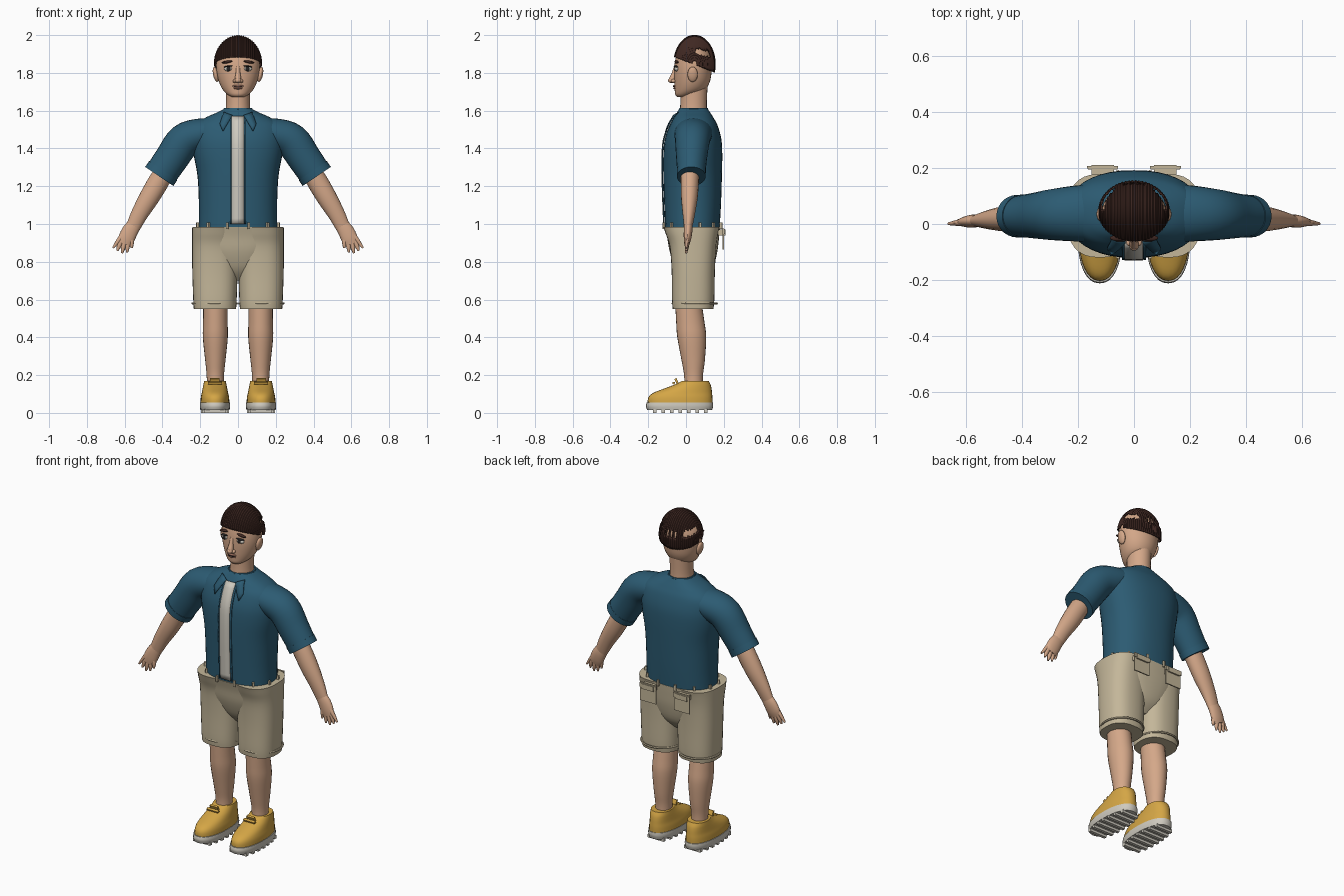
import bpy, bmesh, math
from mathutils import Vector

if "Cube" in bpy.data.objects:
    bpy.data.objects.remove(bpy.data.objects["Cube"])


def material(name, r, g, b):
    m = bpy.data.materials.new(name)
    m.diffuse_color = (r, g, b, 1)
    m.use_nodes = True
    m.node_tree.nodes["Principled BSDF"].inputs["Base Color"].default_value = m.diffuse_color
    return m


SKIN = material("skin", 0.66, 0.39, 0.25)
SHIRT = material("shirt_blue", 0.025, 0.105, 0.17)
KHAKI = material("khaki", 0.55, 0.47, 0.32)
YELLOW = material("shoe_yellow", 0.66, 0.38, 0.06)
WHITE = material("off_white", 0.62, 0.59, 0.52)
HAIR = material("hair_brown", 0.05, 0.021, 0.016)
DARK = material("eye_dark", 0.02, 0.018, 0.018)
LIP = material("lip", 0.42, 0.2, 0.14)


def finish(name, bm, mat, angle=40):
    bmesh.ops.recalc_face_normals(bm, faces=bm.faces)
    me = bpy.data.meshes.new(name)
    bm.to_mesh(me)
    bm.free()
    ob = bpy.data.objects.new(name, me)
    bpy.context.collection.objects.link(ob)
    me.materials.append(mat)
    bpy.ops.object.select_all(action='DESELECT')
    ob.select_set(True)
    bpy.context.view_layer.objects.active = ob
    bpy.ops.object.shade_smooth_by_angle(angle=math.radians(angle))
    return ob


def dense(rows, steps=4):
    """Smooth curve through rows of (x, y, z, rx, ry)."""
    out, n = [], len(rows)
    for i in range(n - 1):
        p = [rows[max(0, min(n - 1, i + k))] for k in (-1, 0, 1, 2)]
        for j in range(steps):
            t = j / steps
            out.append(tuple(0.5 * (2 * b + (c - a) * t + (2 * a - 5 * b + 4 * c - d) * t * t
                                    + (3 * b - a - 3 * c + d) * t ** 3)
                             for a, b, c, d in zip(*p)))
    return out + [tuple(rows[-1])]


def sgnpow(v, e):
    return math.copysign(abs(v) ** e, v)


def loft(name, rows, mat, n=24, power=2.0, steps=4, side=1):
    """Tube of superelliptic rings along a path in the xz direction."""
    pts = dense(rows, steps)
    bm, rings = bmesh.new(), []
    for i, (x, y, z, rx, ry) in enumerate(pts):
        a, b = pts[max(i - 1, 0)], pts[min(i + 1, len(pts) - 1)]
        t = Vector((b[0] - a[0], 0, b[2] - a[2])).normalized()
        ring = []
        for k in range(n):
            w = 2 * math.pi * k / n
            u, v = sgnpow(math.cos(w), 2 / power) * rx, sgnpow(math.sin(w), 2 / power) * ry
            ring.append(bm.verts.new((side * (x + u * t.z), y + v, z - u * t.x)))
        rings.append(ring)
    for r, q in zip(rings, rings[1:]):
        for k in range(n):
            bm.faces.new((r[k], r[(k + 1) % n], q[(k + 1) % n], q[k]))
    bm.faces.new(rings[0])
    bm.faces.new(rings[-1])
    return finish(name, bm, mat)


def rows_from(profile, cx=0.0):
    """Rows from (z, half width, front y, back y)."""
    return [(cx, (f + b) / 2, z, w, (b - f) / 2) for z, w, f, b in profile]


def ball(name, loc, size, mat, tilt=0):
    bm = bmesh.new()
    bmesh.ops.create_uvsphere(bm, u_segments=16, v_segments=10, radius=1)
    ob = finish(name, bm, mat)
    ob.location, ob.scale, ob.rotation_euler = loc, size, (0, tilt, 0)
    return ob


def box(name, loc, size, mat, rot=(0, 0, 0)):
    bm = bmesh.new()
    bmesh.ops.create_cube(bm, size=1)
    ob = finish(name, bm, mat, 20)
    ob.location, ob.scale, ob.rotation_euler = loc, size, rot
    return ob


# Shirt body
torso = rows_from([(0.98, .208, -.11, .178), (1.1, .207, -.115, .185), (1.25, .214, -.12, .19),
                   (1.37, .235, -.12, .192), (1.45, .242, -.112, .187), (1.52, .23, -.088, .168),
                   (1.56, .178, -.065, .147), (1.59, .112, -.048, .128), (1.61, .073, -.036, .115)])
loft("shirt_body", torso, SHIRT, 40, 2.3)
torso_pts = dense(torso, 12)


def chest_y(x, z):
    r = min(torso_pts, key=lambda p: abs(p[2] - z))
    return r[1] - r[4] * max(0, 1 - abs(x / r[3]) ** 2.3) ** (1 / 2.3)


def plate(name, columns, mat, thick=0.006, lift=0.007):
    """Thin panel on the chest, from rows of (x, z) points."""
    bm, grid = bmesh.new(), []
    for line in columns:
        grid.append([bm.verts.new((x, chest_y(x, z) - lift, z)) for x, z in line])
    for a, b in zip(grid, grid[1:]):
        for k in range(len(a) - 1):
            bm.faces.new((a[k], a[k + 1], b[k + 1], b[k]))
    ob = finish(name, bm, mat)
    mod = ob.modifiers.new("thickness", 'SOLIDIFY')
    mod.thickness, mod.offset = thick, 0


zs = [1.0 + 0.57 * i / 19 for i in range(20)]
plate("undershirt_strip", [[(x, z) for x in (-.034, 0, .032)] for z in zs], WHITE)
for s, tag in ((1, "left"), (-1, "right")):
    plate(tag + "_placket", [[(s * .033, z), (s * .043, z)] for z in zs], SHIRT, .006, .006)
    plate(tag + "_collar", [[(s * (.03 + .05 * i / 4), 1.575 - .085 * i / 4),
                             (s * (.075 + .022 * i / 4), 1.592 - .062 * i / 4)] for i in range(5)],
          SHIRT, .005, .012)
bpy.ops.mesh.primitive_torus_add(major_radius=.072, minor_radius=.006, major_segments=28,
                                 minor_segments=6, location=(0, .04, 1.608))
bpy.context.object.name = "neckband"
bpy.context.object.data.materials.append(SHIRT)

# Neck and head
loft("neck", rows_from([(1.57, .068, -.035, .112), (1.64, .063, -.03, .11), (1.74, .065, -.03, .115)]), SKIN)
loft("head", rows_from([(1.672, .03, -.045, .0), (1.685, .055, -.057, .05), (1.71, .08, -.06, .1),
                        (1.75, .1, -.062, .125), (1.8, .113, -.063, .135), (1.85, .116, -.06, .138),
                        (1.9, .11, -.048, .131), (1.95, .082, -.02, .108), (1.98, .045, .01, .075)]), SKIN, 32)
loft("nose_bridge", [(0, -.055, 1.835, .010, .008), (0, -.064, 1.80, .012, .012),
                     (0, -.072, 1.768, .017, .018), (0, -.07, 1.748, .014, .014)], SKIN, 14)
ball("nose_tip", (0, -.078, 1.76), (.017, .017, .014), SKIN)
ball("upper_lip", (0, -.06, 1.731), (.03, .008, .006), LIP)
ball("lower_lip", (0, -.059, 1.719), (.025, .009, .006), LIP)
box("mouth_line", (0, -.0655, 1.7255), (.042, .006, .003), DARK)
for s, tag in ((1, "left"), (-1, "right")):
    ball(tag + "_nostril", (s * .017, -.066, 1.757), (.011, .013, .010), SKIN)
    ball(tag + "_eye", (s * .05, -.049, 1.822), (.024, .013, .014), WHITE)
    ball(tag + "_iris", (s * .05, -.058, 1.822), (.011, .0065, .012), DARK)
    ball(tag + "_eyelid", (s * .05, -.051, 1.835), (.027, .014, .004), DARK, s * .15)
    ball(tag + "_brow", (s * .057, -.05, 1.858), (.03, .011, .007), HAIR, s * .15)
    ball(tag + "_ear", (s * .118, .035, 1.792), (.014, .027, .041), SKIN, s * .2)

# Hair cap: ridged strands running front to back, with thin patches at the rear
bm, strips, cols, arc = bmesh.new(), [], 65, 36
for i in range(cols):
    x = .127 * math.sin(math.pi * (i / (cols - 1) - .5) * .985)
    s = math.sqrt(1 - (x / .128) ** 2) + (.022 if i % 2 else -.012)
    strips.append([bm.verts.new((x, .045 - .11 * max(s, .02) * math.cos(t), 1.846 + .152 * max(s, .02) * math.sin(t)))
                   for t in (-.7 + (math.pi + 1.4) * j / arc for j in range(arc + 1))])
for a, b in zip(strips, strips[1:]):
    for j in range(arc):
        bm.faces.new((a[j], a[j + 1], b[j + 1], b[j]))
bmesh.ops.bisect_plane(bm, geom=bm.verts[:] + bm.edges[:] + bm.faces[:], plane_co=(0, .045, 1.843),
                       plane_no=(0, -.38, -1), clear_outer=True)
bald = []
for f in bm.faces:
    c = f.calc_center_median()
    h = c.z + .25 * (c.y - .1)
    col = round((math.asin(max(-1, min(1, c.x / .127))) / math.pi / .985 + .5) * (cols - 1) - .5)
    if c.y > .05 and 1.888 < h < 1.922 and (abs(c.x) > .068 or (abs(c.x) < .045 and col % 4 > 1)):
        bald.append(f)
bmesh.ops.delete(bm, geom=bald, context='FACES')
hair = finish("hair", bm, HAIR, 25)
mod = hair.modifiers.new("thickness", 'SOLIDIFY')
mod.thickness, mod.offset = .006, -1

# Shorts seat joining the two legs
loft("shorts_seat", rows_from([(.70, .06, 0, .09), (.76, .13, -.05, .14), (.85, .20, -.085, .165),
                               (.93, .232, -.1, .175), (.985, .238, -.115, .18)]), KHAKI, 36, 2.5)
for k in range(12):
    w = 2 * math.pi * (k + .5) / 12
    box("belt_loop_%d" % k, (.222 * math.cos(w), .034 + .157 * math.sin(w), .99), (.012, .012, .035), KHAKI, (0, 0, w))

for s, tag in ((1, "left"), (-1, "right")):
    # Sleeve and cuff
    loft(tag + "_sleeve", [(.12, .04, 1.49, .07, .10), (.2, .038, 1.475, .084, .10), (.285, .034, 1.44, .092, .092),
                           (.35, .03, 1.35, .089, .082), (.415, .028, 1.255, .086, .073)], SHIRT, 28, side=s)
    loft(tag + "_cuff", [(.396, .028, 1.283, .09, .077), (.417, .028, 1.252, .09, .076)], SHIRT, 28, side=s, steps=1)
    # Arm, palm and fingers
    loft(tag + "_arm", [(.38, .02, 1.29, .05, .05), (.42, .02, 1.225, .055, .048), (.47, .018, 1.14, .053, .044),
                        (.52, .015, 1.055, .045, .033), (.555, .012, .985, .038, .022)], SKIN, 20, side=s)
    loft(tag + "_palm", [(.545, .012, 1.0, .036, .022), (.57, .011, .965, .042, .023),
                         (.59, .008, .925, .043, .02), (.602, .005, .895, .036, .014)], SKIN, 18, side=s)
    for k, (x0, z0, x1, z1) in enumerate([(.565, .925, .562, .872), (.583, .91, .587, .85), (.602, .905, .614, .845),
                                          (.62, .91, .639, .858), (.60, .955, .662, .873)]):
        loft("%s_finger_%d" % (tag, k), [(x0, .006, z0, .014, .013), ((x0 + x1) / 2, .004, (z0 + z1) / 2, .0125, .011),
                                         (x1, .001, z1, .005, .005)], SKIN, 10, side=s, steps=3)
    # Shorts leg, hem and back pocket
    loft(tag + "_shorts_leg", rows_from([(.55, .112, -.07, .145), (.6, .115, -.074, .15), (.75, .12, -.076, .153),
                                         (.88, .121, -.086, .16), (.95, .121, -.108, .17), (.985, .12, -.12, .178)],
                                        .122), KHAKI, 32, 2.5, side=s)
    bpy.ops.mesh.primitive_torus_add(major_radius=.117, minor_radius=.006, major_segments=32, minor_segments=6,
                                     location=(s * .124, .046, .58))
    bpy.context.object.name = tag + "_hem"
    bpy.context.object.data.materials.append(KHAKI)
    box(tag + "_pocket", (s * .112, .198, .92), (.105, .007, .11), KHAKI)
    box(tag + "_pocket_flap", (s * .112, .203, .96), (.11, .008, .025), KHAKI)
    box(tag + "_pocket_base", (s * .112, .19, .955), (.08, .04, .03), KHAKI)
    # Lower leg
    loft(tag + "_leg", rows_from([(.13, .045, -.01, .09), (.2, .046, -.01, .09), (.28, .054, -.024, .1),
                                  (.4, .066, -.046, .107), (.48, .065, -.052, .098), (.6, .064, -.058, .08)],
                                 .12), SKIN, 24, side=s)
    # Shoe upper, collar, tongue and lace strap
    loft(tag + "_shoe", rows_from([(.045, .077, -.203, .14), (.08, .075, -.2, .14), (.105, .07, -.175, .138),
                                   (.13, .065, -.112, .135), (.15, .061, -.06, .13), (.17, .057, -.02, .12)],
                                  .122), YELLOW, 32, 2.2, side=s)
    box(tag + "_tongue", (s * .122, -.05, .168), (.05, .012, .03), YELLOW, (.4, 0, 0))
    box(tag + "_lace", (s * .122, -.065, .158), (.075, .014, .01), YELLOW, (.4, 0, 0))
    # Sole and treads
    loft(tag + "_sole", rows_from([(.014, .077, -.205, .138), (.035, .08, -.212, .144), (.054, .079, -.208, .143)],
                                  .122), WHITE, 32, 2.3, side=s)
    for k in range(7):
        y = -.165 + .045 * k
        w = .15 * math.sqrt(1 - ((y + .034) / .2) ** 2)
        box("%s_tread_%d" % (tag, k), (s * .122, y, .01), (w, .018, .02), WHITE)
